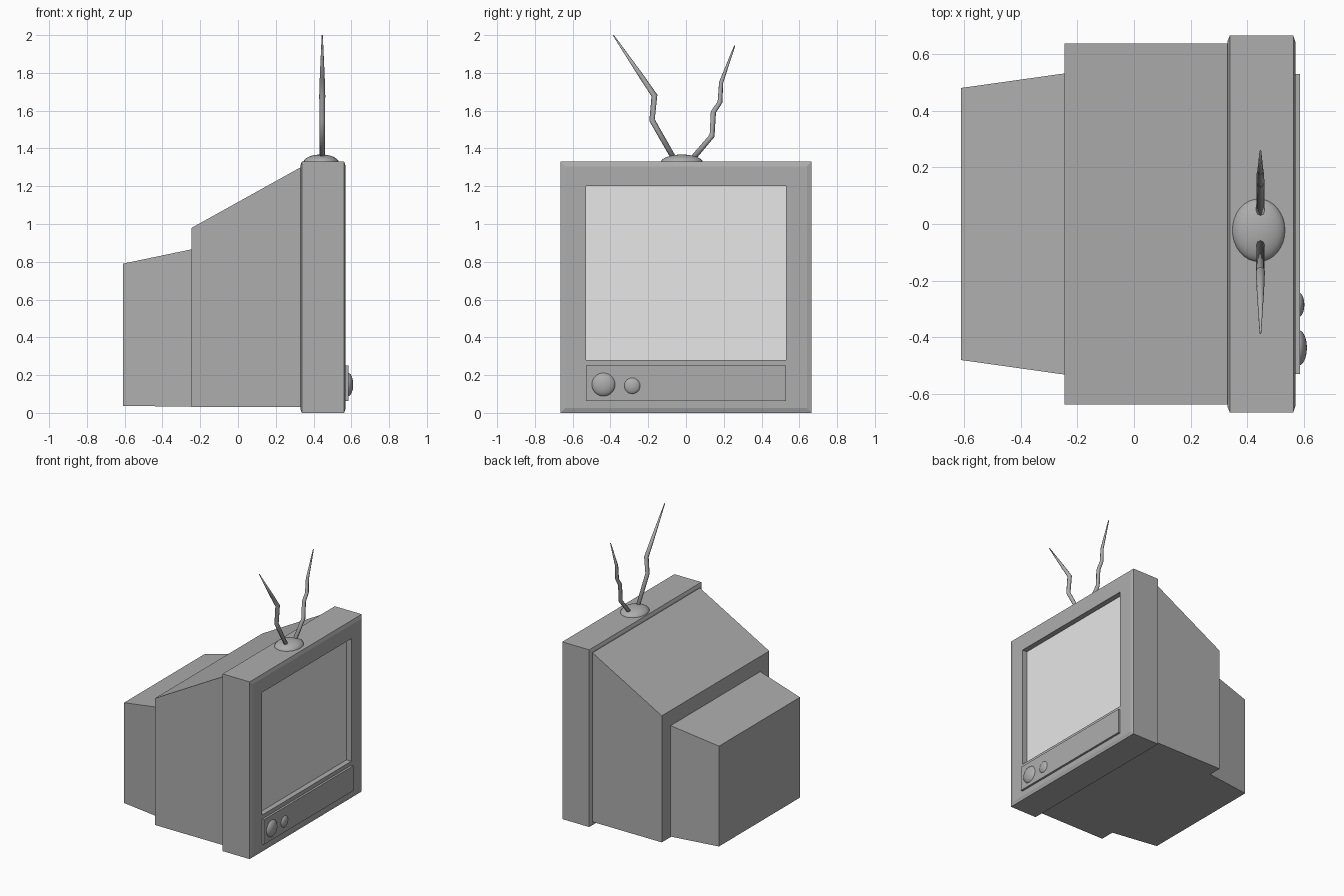
import bpy, bmesh
from mathutils import Vector

cube = bpy.data.objects.get("Cube")
if cube:
    bpy.data.objects.remove(cube, do_unlink=True)


def make_material(name, value):
    mat = bpy.data.materials.new(name)
    mat.use_nodes = True
    colour = (value, value, value, 1)
    mat.diffuse_color = colour
    mat.node_tree.nodes["Principled BSDF"].inputs["Base Color"].default_value = colour
    return mat


casing = make_material("casing grey", 0.42)
glass = make_material("screen light grey", 0.8)


def finish(name, bm, smooth=False):
    bmesh.ops.recalc_face_normals(bm, faces=bm.faces)
    for f in bm.faces:
        f.smooth = smooth
    mesh = bpy.data.meshes.new(name)
    bm.to_mesh(mesh)
    bm.free()
    obj = bpy.data.objects.new(name, mesh)
    bpy.context.collection.objects.link(obj)
    mesh.materials.append(casing)
    return obj


def loft(name, rings):
    """Join rectangles (x, half width, bottom, top) along x and cap both ends."""
    bm = bmesh.new()
    loops = [[bm.verts.new((x, y, z)) for y, z in
              ((-w, lo), (w, lo), (w, hi), (-w, hi))] for x, w, lo, hi in rings]
    for a, b in zip(loops, loops[1:]):
        for i in range(4):
            j = (i + 1) % 4
            bm.faces.new((a[i], a[j], b[j], b[i]))
    bm.faces.new(loops[0])
    bm.faces.new(loops[-1])
    return finish(name, bm)


def ellipsoid(name, centre, radii):
    bm = bmesh.new()
    bmesh.ops.create_uvsphere(bm, u_segments=32, v_segments=16, radius=1)
    bmesh.ops.scale(bm, vec=radii, verts=bm.verts)
    bmesh.ops.translate(bm, vec=centre, verts=bm.verts)
    return finish(name, bm, True)


# Chamfered front frame with a recessed screen
frame = loft("front_frame", [
    (0.33, 0.645, 0.02, 1.31), (0.338, 0.665, 0, 1.33),
    (0.562, 0.665, 0, 1.33), (0.57, 0.64, 0.025, 1.305),
    (0.57, 0.53, 0.28, 1.2), (0.53, 0.53, 0.28, 1.2)])
frame.data.materials.append(glass)
frame.data.polygons[-1].material_index = 1

# Sloping housing and the tapered tube cover behind it
loft("main_housing", [(-0.245, 0.637, 0.03, 0.98), (0.335, 0.637, 0.03, 1.302)])
loft("tube_cover", [(-0.61, 0.48, 0.037, 0.79), (-0.24, 0.532, 0.033, 0.867)])

# Control strip and knobs
loft("control_panel", [(0.56, 0.53, 0.063, 0.25), (0.586, 0.53, 0.063, 0.25)])
ellipsoid("large_knob", (0.58, -0.437, 0.15), (0.03, 0.063, 0.063))
ellipsoid("small_knob", (0.58, -0.285, 0.143), (0.021, 0.044, 0.044))

# Aerial base and bent, tapering rods
ellipsoid("aerial_base", (0.44, -0.022, 1.325), (0.094, 0.112, 0.043))


def rod(name, points):
    bm = bmesh.new()
    sides = 8
    path = [Vector((0.446, y, z)) for y, z, r in points]
    rings = []
    for i, p in enumerate(path):
        along = (path[min(i + 1, len(path) - 1)] - path[max(i - 1, 0)]).normalized()
        across = along.cross(Vector((1, 0, 0)))
        ring = []
        for k in range(sides):
            turn = Vector((1, 0)).to_3d()
            angle = k * 6.28319 / sides
            turn.rotate(Vector((0, 0, 1)).rotation_difference(Vector((0, 0, 1))))
            c, s = unit(angle)
            ring.append(bm.verts.new(p + points[i][2] * (c * turn + s * across)))
        rings.append(ring)
    for a, b in zip(rings, rings[1:]):
        for k in range(sides):
            j = (k + 1) % sides
            bm.faces.new((a[k], a[j], b[j], b[k]))
    bm.faces.new(rings[0])
    bm.faces.new(rings[-1])
    return finish(name, bm, True)


def unit(angle):
    from math import cos, sin
    return cos(angle), sin(angle)


rod("left_aerial", [
    (0.03, 1.34, 0.015), (0.138, 1.467, 0.014), (0.145, 1.593, 0.014),
    (0.18, 1.645, 0.013), (0.186, 1.75, 0.011), (0.258, 1.945, 0.003)])
rod("right_aerial", [
    (-0.06, 1.34, 0.014), (-0.18, 1.55, 0.015), (-0.167, 1.68, 0.016),
    (-0.235, 1.78, 0.013), (-0.385, 2.0, 0.003)])
